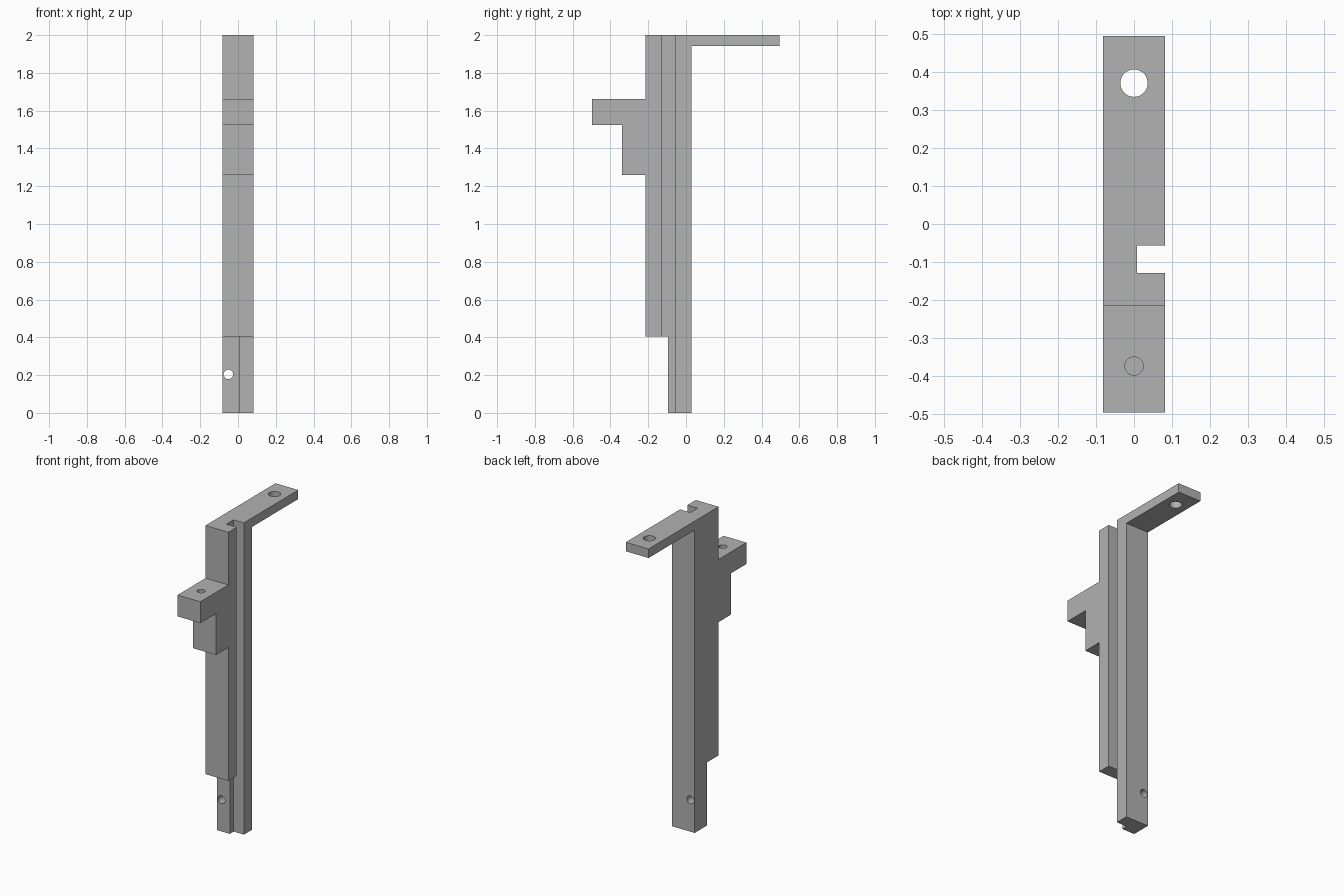
import bpy
import bmesh
from math import pi

if "Cube" in bpy.data.objects:
    bpy.data.objects.remove(bpy.data.objects["Cube"], do_unlink=True)

HALF_WIDTH = 0.081

# Single grey material
grey = bpy.data.materials.new("plain grey")
grey.use_nodes = True
colour = (0.445, 0.445, 0.445, 1)
grey.diffuse_color = colour
grey.node_tree.nodes["Principled BSDF"].inputs["Base Color"].default_value = colour


def extrude_profile(name, points):
    """Extrude a (y, z) outline across the full width."""
    bm = bmesh.new()
    face = bm.faces.new([bm.verts.new((-HALF_WIDTH, y, z)) for y, z in points])
    result = bmesh.ops.extrude_face_region(bm, geom=[face])
    verts = [v for v in result["geom"] if isinstance(v, bmesh.types.BMVert)]
    bmesh.ops.translate(bm, verts=verts, vec=(2 * HALF_WIDTH, 0, 0))
    bmesh.ops.recalc_face_normals(bm, faces=bm.faces)
    mesh = bpy.data.meshes.new(name)
    bm.to_mesh(mesh)
    bm.free()
    obj = bpy.data.objects.new(name, mesh)
    bpy.context.collection.objects.link(obj)
    mesh.materials.append(grey)
    return obj


def finish_cutter(name):
    obj = bpy.context.object
    obj.name = name
    obj.hide_render = True
    obj.data.materials.append(grey)
    return obj


def box_cutter(name, low, high):
    centre = [(a + b) / 2 for a, b in zip(low, high)]
    bpy.ops.mesh.primitive_cube_add(size=1, location=centre)
    bpy.context.object.scale = [b - a for a, b in zip(low, high)]
    return finish_cutter(name)


def hole_cutter(name, radius, depth, centre, tilt=0):
    bpy.ops.mesh.primitive_cylinder_add(vertices=48, radius=radius, depth=depth,
                                        location=centre, rotation=(tilt, 0, 0))
    return finish_cutter(name)


# Post with rear top arm, stepped front bracket and narrowed foot
post = extrude_profile("bracket_post", [
    (-0.095, 0), (0.028, 0), (0.028, 1.942), (0.495, 1.942), (0.495, 2),
    (-0.214, 2), (-0.214, 1.662), (-0.497, 1.662), (-0.497, 1.525),
    (-0.338, 1.525), (-0.338, 1.26), (-0.214, 1.26), (-0.214, 0.405),
    (-0.095, 0.405)])

# Long side groove, arm hole, blind bracket hole and foot hole
cutters = [
    box_cutter("side_groove", (0.008, -0.129, -0.1), (0.2, -0.056, 2.1)),
    hole_cutter("arm_hole", 0.036, 0.3, (0, 0.371, 1.97)),
    hole_cutter("bracket_hole", 0.024, 0.2, (0, -0.374, 1.662)),
    hole_cutter("foot_hole", 0.025, 0.6, (-0.051, 0, 0.204), pi / 2),
]

bpy.context.view_layer.objects.active = post
for cutter in cutters:
    cut = post.modifiers.new(cutter.name, "BOOLEAN")
    cut.operation = "DIFFERENCE"
    cut.solver = "EXACT"
    cut.object = cutter
    bpy.ops.object.modifier_apply(modifier=cut.name)
for cutter in cutters:
    bpy.data.objects.remove(cutter, do_unlink=True)

# Smooth hole walls, crisp edges
bpy.ops.object.select_all(action="DESELECT")
post.select_set(True)
bpy.context.view_layer.objects.active = post
bpy.ops.object.shade_smooth_by_angle(angle=pi / 6)
